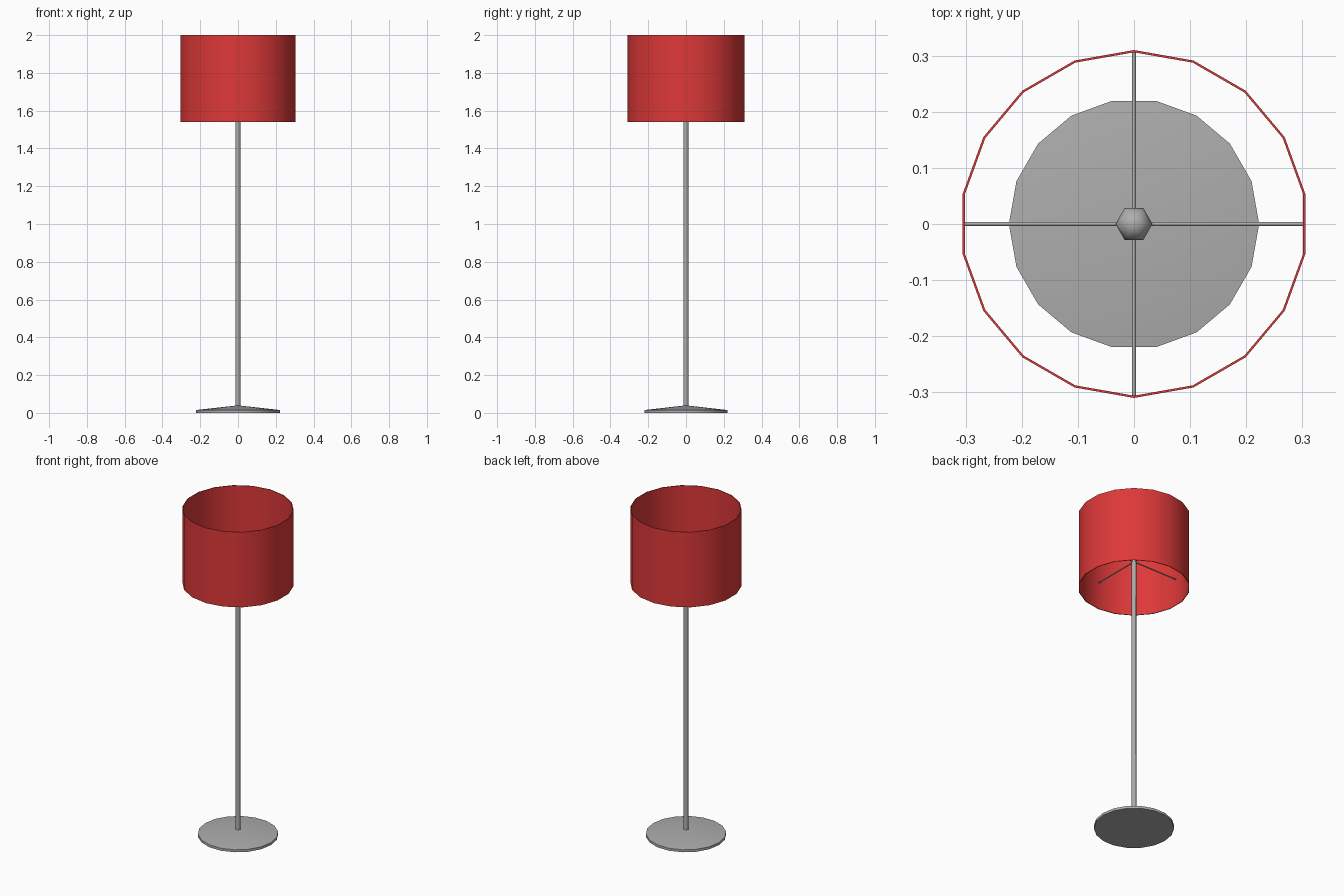
import bpy
import math
from mathutils import Vector

cube = bpy.data.objects.get("Cube")
if cube:
    bpy.data.objects.remove(cube, do_unlink=True)


def material(name, colour):
    mat = bpy.data.materials.new(name)
    mat.use_nodes = True
    mat.diffuse_color = colour
    mat.node_tree.nodes["Principled BSDF"].inputs["Base Color"].default_value = colour
    return mat


RED = material("red fabric", (0.73, 0.04, 0.04, 1))
GREY = material("grey metal", (0.42, 0.42, 0.42, 1))


def finish(obj, name, mat, angle=50):
    obj.name = name
    obj.data.materials.clear()
    obj.data.materials.append(mat)
    bpy.ops.object.select_all(action="DESELECT")
    obj.select_set(True)
    bpy.context.view_layer.objects.active = obj
    bpy.ops.object.shade_smooth_by_angle(angle=math.radians(angle))
    return obj


def lathe(name, profile, sides, start, mat, closed=False):
    """Spin a (radius, height) profile around z; zero radius makes a pole."""
    verts, rings, faces = [], [], []
    for r, z in profile:
        count = sides if r else 1
        ring = []
        for i in range(count):
            a = start + math.tau * i / sides
            ring.append(len(verts))
            verts.append((r * math.cos(a), r * math.sin(a), z))
        rings.append(ring * (sides if count == 1 else 1))
    pairs = list(zip(rings, rings[1:]))
    if closed:
        pairs.append((rings[-1], rings[0]))
    for low, high in pairs:
        for i in range(sides):
            j = (i + 1) % sides
            quad = [low[i], low[j], high[j], high[i]]
            faces.append(list(dict.fromkeys(quad)))
    mesh = bpy.data.meshes.new(name)
    mesh.from_pydata(verts, [], faces)
    obj = bpy.data.objects.new(name, mesh)
    bpy.context.collection.objects.link(obj)
    return finish(obj, name, mat)


def rod(name, start, end, radius, sides, mat):
    start, end = Vector(start), Vector(end)
    bpy.ops.mesh.primitive_cylinder_add(
        vertices=sides, radius=radius, depth=(end - start).length,
        location=(start + end) / 2)
    obj = bpy.context.object
    obj.rotation_euler = (end - start).to_track_quat("Z", "Y").to_euler()
    return finish(obj, name, mat, 65)


HUB_Z = 1.706

# Shallow conical foot
lathe("base", [(0, 0), (0.223, 0), (0.223, 0.015), (0, 0.04)], 18, 0, GREY)

# Upright pole
rod("pole", (0, 0, 0.001), (0, 0, HUB_Z + 0.03), 0.014, 6, GREY)

# Six-sided knob on top of the pole
bpy.ops.mesh.primitive_uv_sphere_add(
    segments=6, ring_count=6, radius=0.033, location=(0, 0, HUB_Z + 0.045),
    rotation=(0, 0, math.radians(30)))
finish(bpy.context.object, "knob", GREY, 65)

# Four arms carrying the shade
for side, (x, y) in {"left": (0.304, 0), "right": (-0.304, 0),
                     "front": (0, -0.308), "back": (0, 0.308)}.items():
    rod(side + "_arm", (0, 0, HUB_Z), (x, y, HUB_Z), 0.004, 6, GREY)

# Open drum shade with a thin wall
lathe("shade", [(0.31, 1.54), (0.31, 2), (0.306, 2), (0.306, 1.54)],
      18, math.pi / 2, RED, closed=True)
